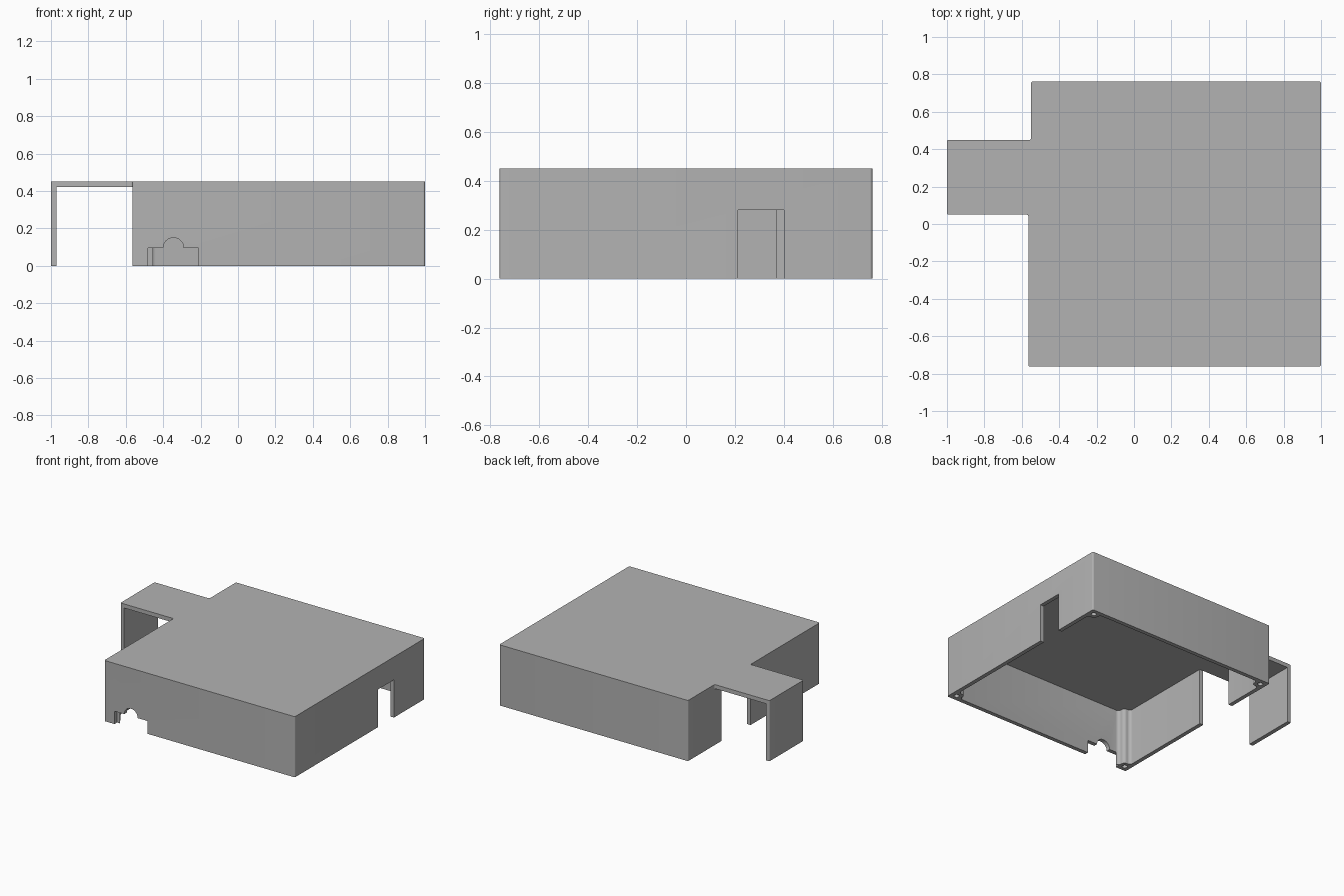
import bpy
import bmesh
import math
from mathutils import Vector, Matrix

default_cube = bpy.data.objects.get("Cube")
if default_cube:
    bpy.data.objects.remove(default_cube, do_unlink=True)

# Main dimensions
HEIGHT = 0.45
WALL = 0.03
POST = 0.085
LEFT, RIGHT, FRONT, BACK = -0.565, 1.0, -0.762, 0.762
LEFT_REAR = -0.55
TAB_FRONT, TAB_BACK = 0.05, 0.45

grey = bpy.data.materials.new("plain grey")
grey.use_nodes = True
grey.diffuse_color = (0.45, 0.45, 0.45, 1)
grey.node_tree.nodes["Principled BSDF"].inputs["Base Color"].default_value = (0.45, 0.45, 0.45, 1)


def rounded(points, radius, steps=6):
    """Replace each right-angled corner of an outline with an arc."""
    result = []
    count = len(points)
    for i, point in enumerate(points):
        corner = Vector(point)
        to_prev = (Vector(points[i - 1]) - corner).normalized() * radius
        to_next = (Vector(points[(i + 1) % count]) - corner).normalized() * radius
        centre = corner + to_prev + to_next
        for s in range(steps + 1):
            angle = math.pi / 2 * s / steps
            result.append(centre - to_next * math.cos(angle) - to_prev * math.sin(angle))
    return result


def prism(name, outline, low, high, matrix=None):
    """Extrude a flat outline from low to high."""
    bm = bmesh.new()
    face = bm.faces.new([bm.verts.new((p[0], p[1], low)) for p in outline])
    extruded = bmesh.ops.extrude_face_region(bm, geom=[face])
    top = [g for g in extruded["geom"] if isinstance(g, bmesh.types.BMVert)]
    bmesh.ops.translate(bm, verts=top, vec=(0, 0, high - low))
    if matrix:
        bm.transform(matrix)
    bmesh.ops.recalc_face_normals(bm, faces=bm.faces)
    mesh = bpy.data.meshes.new(name)
    bm.to_mesh(mesh)
    bm.free()
    mesh.materials.append(grey)
    obj = bpy.data.objects.new(name, mesh)
    bpy.context.collection.objects.link(obj)
    return obj


def cut(target, cutter):
    cutter.hide_render = True
    mod = target.modifiers.new("cut", "BOOLEAN")
    mod.operation = "DIFFERENCE"
    mod.solver = "EXACT"
    mod.object = cutter
    bpy.context.view_layer.objects.active = target
    bpy.ops.object.modifier_apply(modifier=mod.name)
    bpy.data.objects.remove(cutter, do_unlink=True)


def box_outline(x0, x1, y0, y1):
    return [(x0, y0), (x1, y0), (x1, y1), (x0, y1)]


# Outer block with the side tab
outline = [(LEFT, FRONT), (RIGHT, FRONT), (RIGHT, BACK), (LEFT_REAR, BACK),
           (LEFT_REAR, TAB_BACK), (-1, TAB_BACK), (-1, TAB_FRONT), (LEFT, TAB_FRONT)]
cover = prism("enclosure_cover", rounded(outline, 0.01), 0, HEIGHT)

# Inner cavity, leaving a filleted screw post in each corner
ceiling = HEIGHT - WALL
x0, x1, y0, y1 = LEFT + WALL, RIGHT - WALL, FRONT + WALL, BACK - WALL
xr = LEFT_REAR + WALL
pl, pr, pf, pb = LEFT + POST, RIGHT - POST, FRONT + POST, BACK - POST
prl = LEFT_REAR + POST
cavity = [(x0, pf), (pl, pf), (pl, y0), (pr, y0), (pr, pf), (x1, pf),
          (x1, pb), (pr, pb), (pr, y1), (prl, y1), (prl, pb), (xr, pb)]
cavity = rounded(cavity, 0.025) + [(xr, 0.2), (x0, 0.2)]
cut(cover, prism("cavity_cutter", cavity, -0.1, ceiling))

# Open space under the tab and the doorway into the body
door_back = 0.37
passage = [(-1 + WALL, -0.1), (LEFT, -0.1), (LEFT, TAB_FRONT), (-0.5, TAB_FRONT),
           (-0.5, door_back), (LEFT_REAR, door_back), (LEFT_REAR, 0.6), (-1 + WALL, 0.6)]
cut(cover, prism("passage_cutter", passage, -0.1, ceiling))

# Rectangular notch in the +x wall
cut(cover, prism("side_notch_cutter", box_outline(0.94, 1.1, 0.213, 0.4), -0.1, 0.28))

# Cable notch in the front wall: a slot with a round top
mid, half, sill, radius = -0.345, 0.135, 0.095, 0.055
arch = [(mid - half, -0.1), (mid + half, -0.1), (mid + half, sill)]
arch += [(mid + radius * math.cos(a), sill + radius * math.sin(a))
         for a in (math.pi * i / 16 for i in range(17))]
arch.append((mid - half, sill))
upright = Matrix.Rotation(math.pi / 2, 4, "X")
cut(cover, prism("cable_notch_cutter", arch, -y0, 0.9, upright))

# Screw holes in the posts
inset = POST / 2 + 0.002
for x, y in ((LEFT + inset, FRONT + inset), (RIGHT - inset, FRONT + inset),
             (RIGHT - inset, BACK - inset), (LEFT_REAR + inset, BACK - inset)):
    ring = [(x + 0.018 * math.cos(a), y + 0.018 * math.sin(a))
            for a in (math.tau * i / 20 for i in range(20))]
    cut(cover, prism("screw_hole_cutter", ring, -0.1, 0.3))

# Smooth the rounded corners while keeping the edges sharp
bpy.ops.object.select_all(action="DESELECT")
cover.select_set(True)
bpy.context.view_layer.objects.active = cover
bpy.ops.object.shade_smooth_by_angle(angle=math.radians(30))
